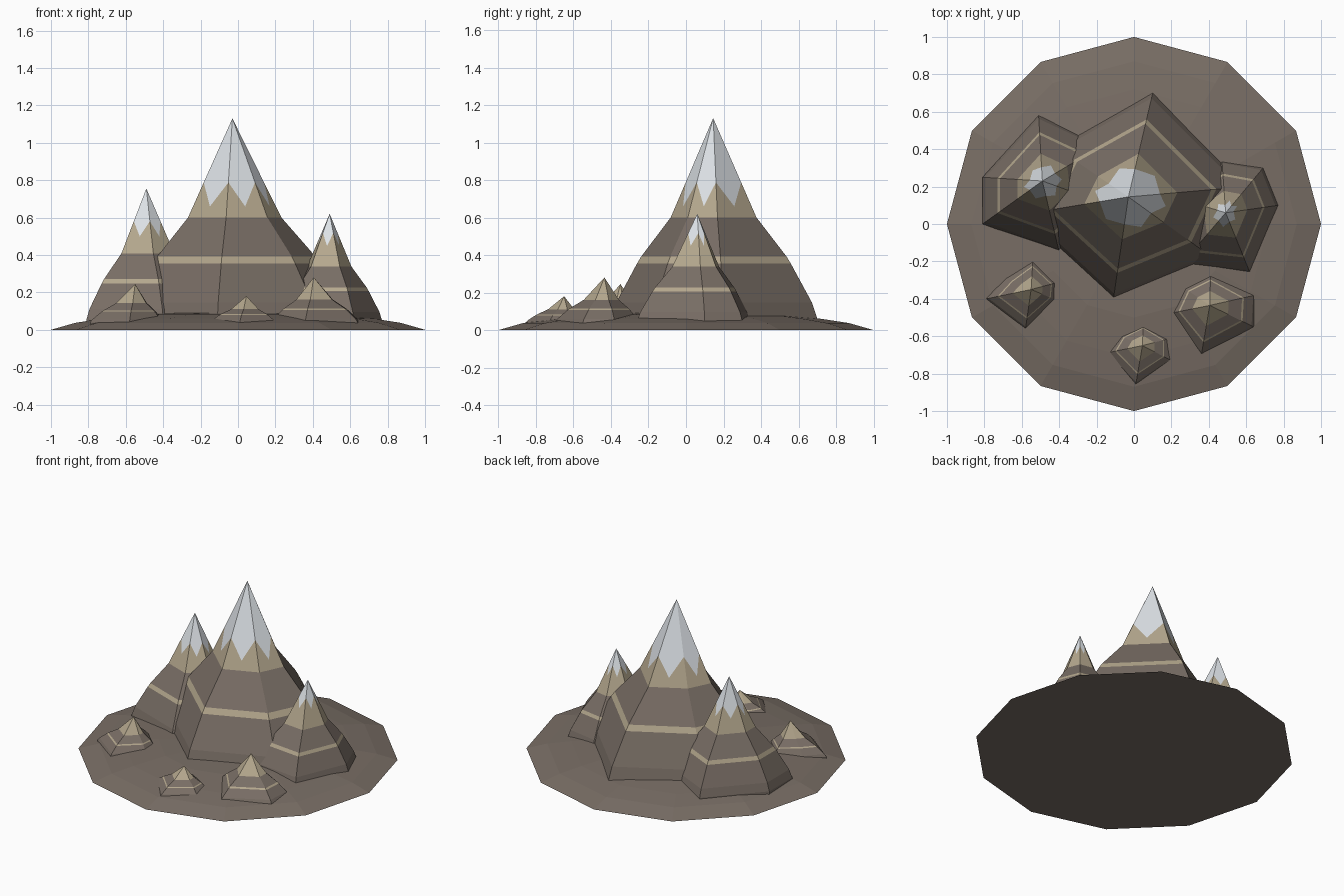
import bpy
import bmesh
import math
from mathutils import Vector

cube = bpy.data.objects.get("Cube")
if cube:
    bpy.data.objects.remove(cube, do_unlink=True)


def make_material(name, colour):
    mat = bpy.data.materials.new(name)
    mat.use_nodes = True
    rgba = (*colour, 1.0)
    mat.diffuse_color = rgba
    bsdf = mat.node_tree.nodes["Principled BSDF"]
    bsdf.inputs["Base Color"].default_value = rgba
    bsdf.inputs["Roughness"].default_value = 0.9
    return mat


ROCK, TAN, SNOW = range(3)
MATERIALS = [
    make_material("brown rock", (0.19, 0.155, 0.13)),
    make_material("pale tan rock", (0.46, 0.39, 0.27)),
    make_material("snow", (0.8, 0.84, 0.88)),
]

# Spread of a ridge from the summit axis against the fraction of height
PROFILE = [(0, 1), (0.08, 0.95), (0.3, 0.72), (0.5, 0.42), (1, 0)]


def spread(f):
    for (f0, s0), (f1, s1) in zip(PROFILE, PROFILE[1:]):
        if f <= f1:
            return s0 + (s1 - s0) * (f - f0) / (f1 - f0)
    return 0


def build_object(name, bm):
    bmesh.ops.recalc_face_normals(bm, faces=bm.faces)
    mesh = bpy.data.meshes.new(name)
    bm.to_mesh(mesh)
    bm.free()
    for mat in MATERIALS:
        mesh.materials.append(mat)
    obj = bpy.data.objects.new(name, mesh)
    bpy.context.collection.objects.link(obj)
    return obj


def loft(bm, rings, colours, apex, apex_colour):
    """Skin a stack of point rings and close it with a summit and a floor."""
    loops = [[bm.verts.new(p) for p in ring] for ring in rings]
    count = len(loops[0])
    for low, high, colour in zip(loops, loops[1:], colours):
        for i in range(count):
            j = (i + 1) % count
            face = bm.faces.new((low[i], low[j], high[j], high[i]))
            face.material_index = colour
    tip = bm.verts.new(apex)
    for i in range(count):
        face = bm.faces.new((loops[-1][i], loops[-1][(i + 1) % count], tip))
        face.material_index = apex_colour
    bm.faces.new(loops[0][::-1])


def mountain(name, apex, base_z, feet, snow=None):
    """Six ridged peak with strata; snow gives the zigzag (face, ridge) heights."""
    apex = Vector(apex)

    def ridge_point(foot, f):
        x, y = apex.xy.lerp(Vector(foot), spread(f))
        return Vector((x, y, base_z + (apex.z - base_z) * f))

    def ring(face_f, ridge_f):
        points = []
        for foot, following in zip(feet, feet[1:] + feet[:1]):
            points.append(ridge_point(foot, ridge_f))
            a, b = ridge_point(foot, face_f), ridge_point(following, face_f)
            points.append((a + b) / 2)
        return points

    rings = [ring(f, f) for f in (0, 0.08, 0.275, 0.31, 0.505)]
    # Sunken skirt under the foot
    rings.insert(0, [Vector((p.x, p.y, 0.015)) for p in rings[0]])
    colours = [ROCK, ROCK, ROCK, TAN, ROCK]
    if snow:
        rings.append(ring(*snow))
        colours.append(TAN)
    bm = bmesh.new()
    loft(bm, rings, colours, apex, SNOW if snow else TAN)
    return build_object(name, bm)


# Low twelve sided ground mound
ground = bmesh.new()
ground_rings = []
for radius, z in ((1, 0), (0.87, 0.037), (0.72, 0.06), (0.5, 0.085)):
    angles = [math.tau * k / 12 for k in range(12)]
    ground_rings.append([(radius * math.cos(a), radius * math.sin(a), z) for a in angles])
loft(ground, ground_rings, [ROCK] * 3, (0, 0, 0.1), ROCK)
build_object("ground_mound", ground)

# Three snowy peaks
mountain("main_peak", (-0.03, 0.145, 1.13), 0.06,
         [(0.1, 0.7), (-0.42, 0.41), (-0.6, 0.05),
          (-0.11, -0.4), (0.42, -0.18), (0.6, 0.2)], (0.56, 0.68))
mountain("right_peak", (-0.49, 0.23, 0.755), 0.055,
         [(-0.51, 0.58), (-0.81, 0.25), (-0.81, 0),
          (-0.4, -0.15), (-0.13, 0.1), (-0.17, 0.42)], (0.635, 0.75))
mountain("left_peak", (0.49, 0.06, 0.62), 0.05,
         [(0.47, 0.34), (0.2, 0.15), (0.25, -0.22),
          (0.62, -0.26), (0.77, 0.1), (0.69, 0.3)], (0.7, 0.82))

# Three bare foothills
mountain("right_foothill", (-0.55, -0.35, 0.245), 0.04,
         [(-0.54, -0.18), (-0.69, -0.29), (-0.79, -0.4),
          (-0.58, -0.56), (-0.41, -0.41), (-0.4, -0.31)])
mountain("left_foothill", (0.405, -0.435, 0.28), 0.04,
         [(0.41, -0.25), (0.25, -0.33), (0.18, -0.48),
          (0.36, -0.7), (0.64, -0.55), (0.65, -0.38)])
mountain("front_foothill", (0.045, -0.65, 0.18), 0.04,
         [(0.05, -0.52), (-0.09, -0.59), (-0.15, -0.69),
          (0.01, -0.855), (0.2, -0.73), (0.2, -0.61)])
